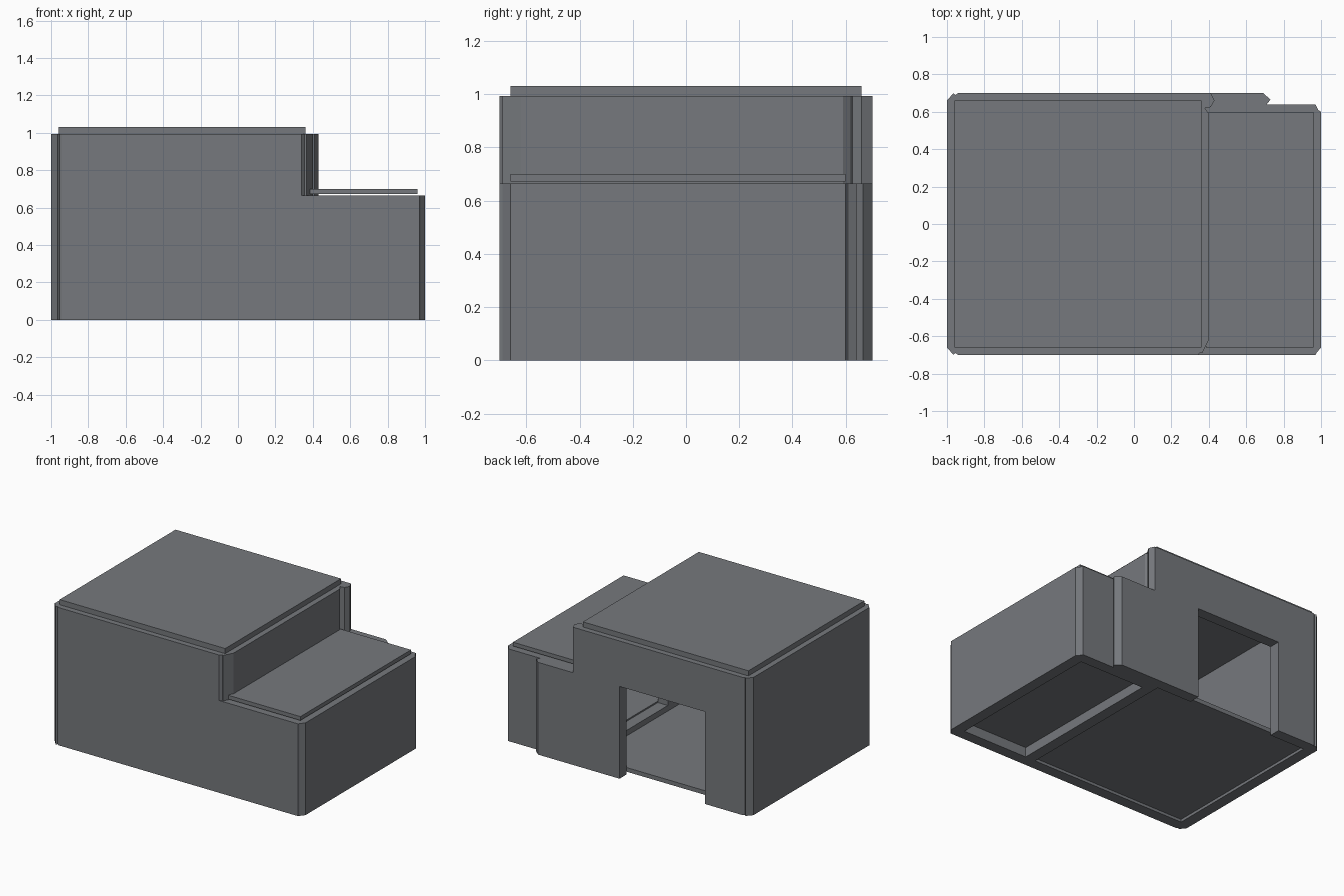
import bpy, bmesh

if "Cube" in bpy.data.objects:
    bpy.data.objects.remove(bpy.data.objects["Cube"])

# single flat colour
grey = bpy.data.materials.new("slate grey")
grey.diffuse_color = (0.18, 0.19, 0.205, 1)
grey.use_nodes = True
grey.node_tree.nodes["Principled BSDF"].inputs["Base Color"].default_value = grey.diffuse_color


def prism(name, outline, z0, z1):
    """Extrude a plan outline from z0 to z1."""
    bm = bmesh.new()
    base = bm.faces.new([bm.verts.new((x, y, z0)) for x, y in outline])
    up = bmesh.ops.extrude_face_region(bm, geom=[base])["geom"]
    for v in up:
        if isinstance(v, bmesh.types.BMVert):
            v.co.z = z1
    bmesh.ops.recalc_face_normals(bm, faces=bm.faces)
    me = bpy.data.meshes.new(name)
    bm.to_mesh(me)
    bm.free()
    me.materials.append(grey)
    ob = bpy.data.objects.new(name, me)
    bpy.context.collection.objects.link(ob)
    return ob


def box(name, x0, x1, y0, y1, z0, z1):
    return prism(name, [(x0, y0), (x1, y0), (x1, y1), (x0, y1)], z0, z1)


def combine(target, tool, op):
    bpy.context.view_layer.objects.active = target
    m = target.modifiers.new("bool", "BOOLEAN")
    m.operation, m.solver, m.object = op, "EXACT", tool
    bpy.ops.object.modifier_apply(modifier=m.name)
    bpy.data.objects.remove(tool, do_unlink=True)


# shared chamfered left side of both storeys
left = [(-0.94, 0.70), (-0.955, 0.69), (-0.965, 0.70), (-1, 0.66),
        (-1, -0.66), (-0.965, -0.70), (-0.955, -0.69), (-0.94, -0.70)]

# walls: full plan below, tall room above
walls = prism("walls", left + [
    (0.97, -0.70), (0.975, -0.69), (1, -0.66), (1, 0.60), (0.985, 0.61),
    (0.97, 0.64), (0.71, 0.64), (0.73, 0.665), (0.69, 0.70)], 0, 0.665)
upper = prism("upper_walls", left + [
    (0.34, -0.70), (0.355, -0.685), (0.365, -0.69), (0.40, -0.62), (0.40, 0.59),
    (0.38, 0.62), (0.41, 0.625), (0.43, 0.66), (0.41, 0.70)], 0.665, 0.993)
combine(walls, upper, "UNION")

# hollow rooms and doorways
for cut in [(-0.92, 0.32, -0.62, 0.62, -0.1, 1.1),
            (0.40, 0.92, -0.62, 0.56, -0.1, 0.8),
            (-0.64, 0.04, 0.55, 0.80, -0.1, 0.665),
            (0.25, 0.45, -0.25, 0.25, 0.09, 0.60)]:
    combine(walls, box("cutter", *cut), "DIFFERENCE")

# floors
box("main_floor", -0.92, 0.32, -0.62, 0.62, 0.02, 0.05)
box("annex_floor", 0.40, 0.92, -0.62, 0.56, 0.07, 0.10)

# roof slabs
box("main_roof", -0.96, 0.36, -0.66, 0.66, 0.993, 1.03)
box("annex_roof", 0.385, 0.96, -0.66, 0.60, 0.672, 0.70)
